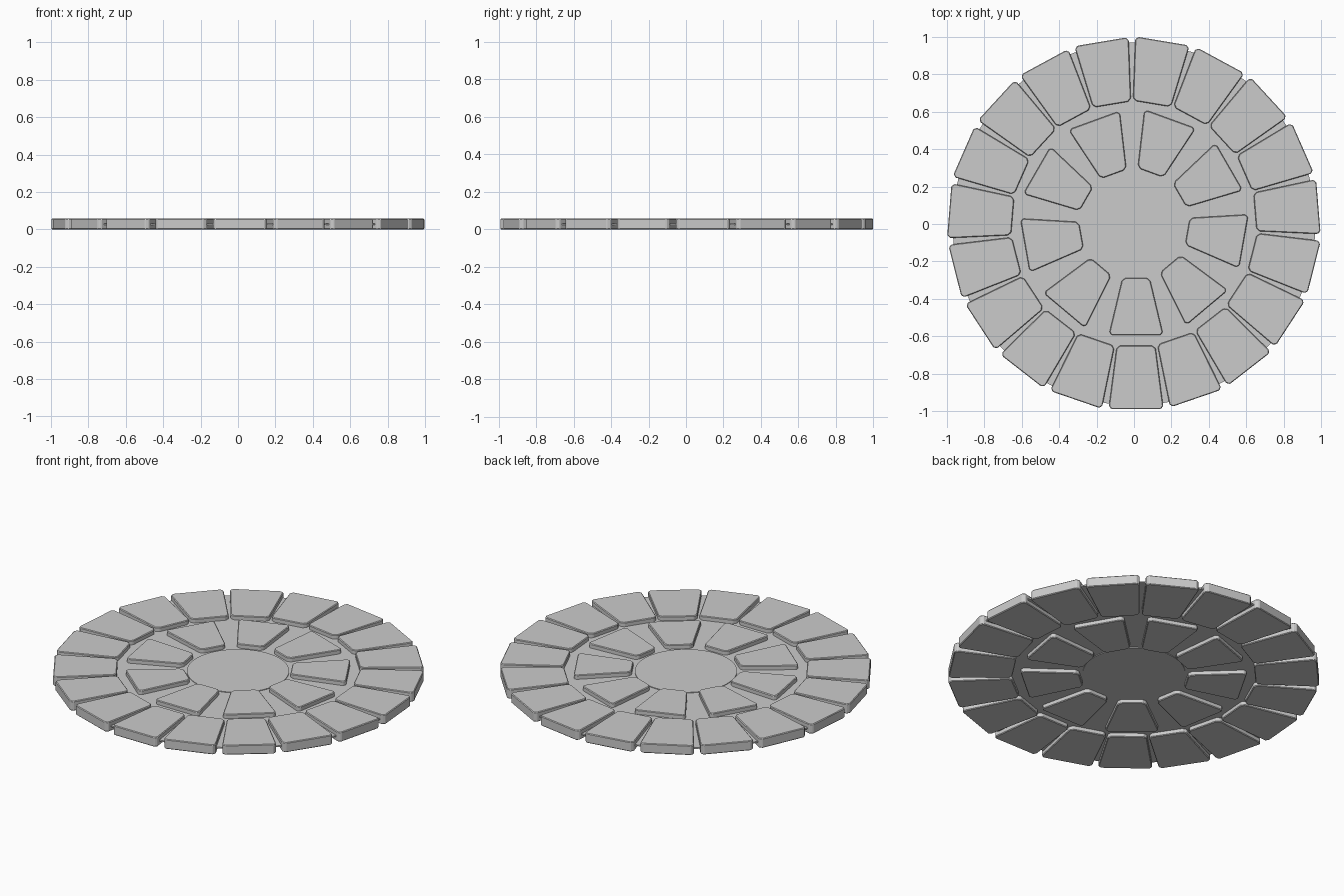
import bpy, bmesh
from math import radians, cos, sin

if "Cube" in bpy.data.objects:
    bpy.data.objects.remove(bpy.data.objects["Cube"])

HEIGHT = 0.057
SHIFT = 0.011  # small sideways offset of every stone


def prism(name, bottom, z0, z1):
    bm = bmesh.new()
    face = bm.faces.new([bm.verts.new((x, y, z0)) for x, y in bottom])
    ext = bmesh.ops.extrude_face_region(bm, geom=[face])
    top = [v for v in ext["geom"] if isinstance(v, bmesh.types.BMVert)]
    bmesh.ops.translate(bm, verts=top, vec=(0, 0, z1 - z0))
    bmesh.ops.recalc_face_normals(bm, faces=bm.faces)
    mesh = bpy.data.meshes.new(name)
    bm.to_mesh(mesh)
    bm.free()
    obj = bpy.data.objects.new(name, mesh)
    bpy.context.collection.objects.link(obj)
    return obj


def cut_corners(points, c):
    out = []
    n = len(points)
    for i, (x, y) in enumerate(points):
        for px, py in (points[i - 1], points[(i + 1) % n]):
            d = ((px - x) ** 2 + (py - y) ** 2) ** 0.5
            out.append((x + (px - x) * c / d, y + (py - y) * c / d))
    return out


def stone_ring(name, count, r0, r1, w0, w1):
    # wedge stone along +x with clipped corners, repeated around the centre
    outline = cut_corners([(r0, SHIFT - w0), (r1, SHIFT - w1),
                           (r1, SHIFT + w1), (r0, SHIFT + w0)], 0.016)
    for i in range(count):
        a = radians(-90 + 360 * i / count)
        pts = [(x * cos(a) - y * sin(a), x * sin(a) + y * cos(a)) for x, y in outline]
        stone = prism(f"{name}_{i + 1}", pts, 0, HEIGHT)
        # slightly worn edges
        bev = stone.modifiers.new("worn_edges", "BEVEL")
        bev.width = 0.004
        bev.segments = 1


def disc(name, radius, z0, z1):
    pts = [(radius * cos(radians(a * 3.75)), radius * sin(radians(a * 3.75))) for a in range(96)]
    return prism(name, pts, z0, z1)


# Paving stones
stone_ring("outer_stone", 19, 0.65, 0.99, 0.103, 0.147)
stone_ring("inner_stone", 9, 0.288, 0.594, 0.073, 0.146)

# Mortar bed and round centre slab
disc("mortar_bed", 0.97, 0.024, 0.032)
disc("centre_slab", 0.275, 0.020, 0.036)
